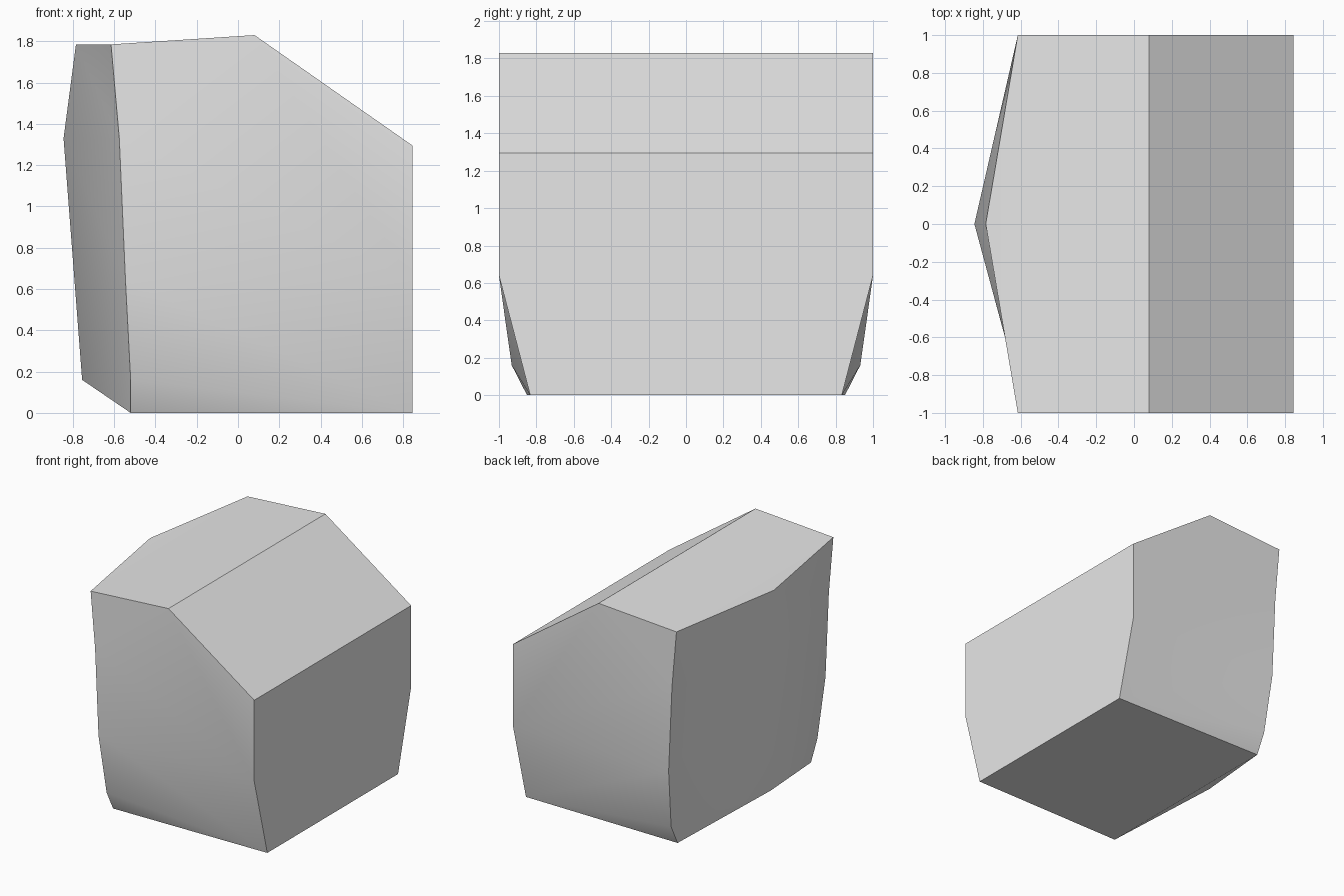
import bpy, bmesh, math

cube = bpy.data.objects.get("Cube")
if cube:
    bpy.data.objects.remove(cube, do_unlink=True)

# Single grey material
grey = bpy.data.materials.new("plain_grey")
grey.use_nodes = True
colour = (0.8, 0.8, 0.8, 1)
grey.diffuse_color = colour
grey.node_tree.nodes["Principled BSDF"].inputs["Base Color"].default_value = colour

bm = bmesh.new()


def points(profile):
    return [bm.verts.new(p) for p in profile]


def add(*faces):
    for f in faces:
        bm.faces.new(f)


# Centre ridge of the pointed side, top to bottom
ridge_top, ridge_mid, ridge_low = points(
    [(-0.785, 0, 1.785), (-0.845, 0, 1.33), (-0.755, 0, 0.16)])


def end_wall(s):
    """Make one end wall and its half of the pointed side; s is the y direction."""
    # Corner column by the pointed side, top to bottom
    top, mid, waist, low, base = column = points(
        [(-0.615, s, 1.785), (-0.575, s, 1.33), (-0.545, s, 0.64),
         (-0.52, s * 0.932, 0.16), (-0.52, s * 0.85, 0)])
    # Roof apex, then the column by the flat side
    apex, shoulder, flat_waist, flat_base = points(
        [(0.08, s, 1.83), (0.845, s, 1.295), (0.845, s, 0.64), (0.845, s * 0.833, 0)])
    # Upright end and its tucked-in lower part
    add((top, apex, shoulder, flat_waist, waist, mid),
        (waist, flat_waist, flat_base), (waist, flat_base, low), (low, flat_base, base))
    # Half of the pointed side; the upper split differs between the two ends
    if s > 0:
        add((ridge_mid, top, ridge_top), (ridge_mid, mid, top))
    else:
        add((ridge_top, top, mid), (ridge_top, mid, ridge_mid))
    add((ridge_mid, mid, waist), (ridge_mid, waist, ridge_low),
        (ridge_low, waist, low), (ridge_low, low, base))
    return top, apex, shoulder, flat_waist, flat_base, base


front, back = end_wall(-1), end_wall(1)

# Roof, slope, flat side and underside join the matching corners
for i in range(5):
    if i == 2:
        add((front[2], front[3], front[4], back[4], back[3], back[2]))
    elif i != 3:
        add((front[i], front[i + 1], back[i + 1], back[i]))

# Triangles closing the roof and underside to the ridge
add((ridge_top, front[0], back[0]), (ridge_low, front[5], back[5]))

bmesh.ops.recalc_face_normals(bm, faces=bm.faces[:])
mesh = bpy.data.meshes.new("faceted_block")
bm.to_mesh(mesh)
bm.free()
mesh.materials.append(grey)

block = bpy.data.objects.new("faceted_block", mesh)
bpy.context.collection.objects.link(block)
bpy.ops.object.select_all(action="DESELECT")
block.select_set(True)
bpy.context.view_layer.objects.active = block
bpy.ops.object.shade_smooth_by_angle(angle=math.radians(30))
